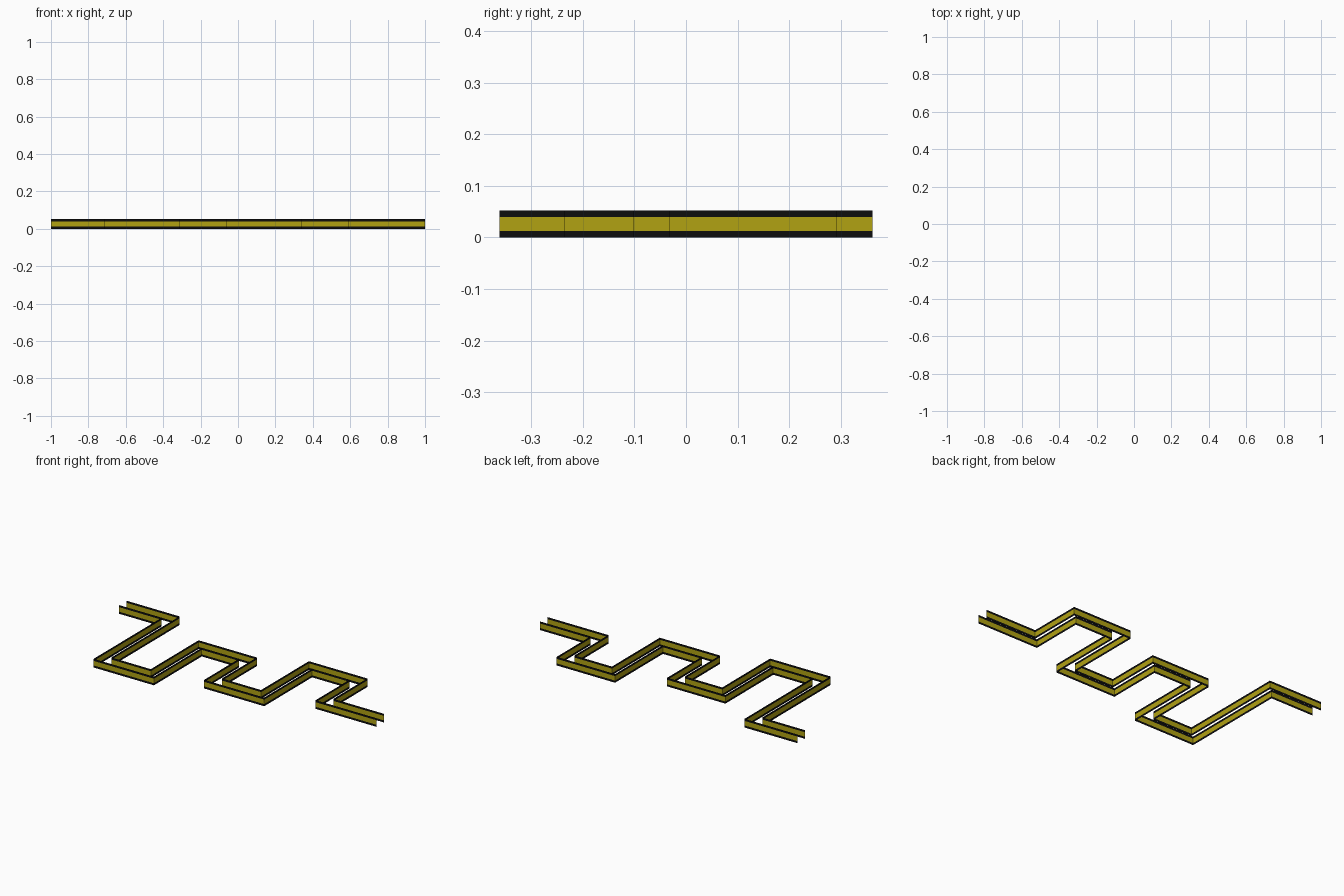
import bpy, bmesh

if "Cube" in bpy.data.objects:
    bpy.data.objects.remove(bpy.data.objects["Cube"])


def material(name, rgb):
    m = bpy.data.materials.new(name)
    m.diffuse_color = (*rgb, 1)
    m.use_nodes = True
    m.node_tree.nodes["Principled BSDF"].inputs["Base Color"].default_value = m.diffuse_color
    return m


YELLOW = material("mustard yellow", (0.44, 0.36, 0.006))
BLACK = material("black", (0.004, 0.004, 0.004))
LEVELS = [0.0, 0.0125, 0.04, 0.0525]   # edge strip, centre band, edge strip


def stepped_path(xs, ys):
    """Right-angled path: run along x at each y, then step across to the next."""
    pts = []
    for i, y in enumerate(ys):
        pts += [(xs[i], y), (xs[i + 1], y)]
    return pts


def barrier(name, path, flip=False):
    """Thin upright sheet along the path, with black strips at top and bottom."""
    bm = bmesh.new()
    rows = [[bm.verts.new((x, y, z)) for x, y in path] for z in LEVELS]
    for k in range(len(LEVELS) - 1):
        for i in range(len(path) - 1):
            quad = [rows[k][i], rows[k][i + 1], rows[k + 1][i + 1], rows[k + 1][i]]
            f = bm.faces.new(quad[::-1] if flip else quad)
            f.material_index = 0 if k == 1 else 1
    me = bpy.data.meshes.new(name)
    bm.to_mesh(me)
    bm.free()
    me.materials.append(YELLOW)
    me.materials.append(BLACK)
    ob = bpy.data.objects.new(name, me)
    bpy.context.collection.objects.link(ob)


# Front wall of the winding lane
front_x = [-1, -0.715, -0.311, -0.061, 0.341, 0.592, 1]
front_y = [0.291, -0.361, 0.097, -0.236, 0.222, -0.102]
barrier("front_wall", stepped_path(front_x, front_y))

# Back wall: the same path offset by the lane width
W = 0.07
back_x = [-1] + [x + (W if i % 2 == 0 else -W) for i, x in enumerate(front_x[1:-1])] + [1]
back_y = [y + W for y in front_y]
barrier("back_wall", stepped_path(back_x, back_y), flip=True)
